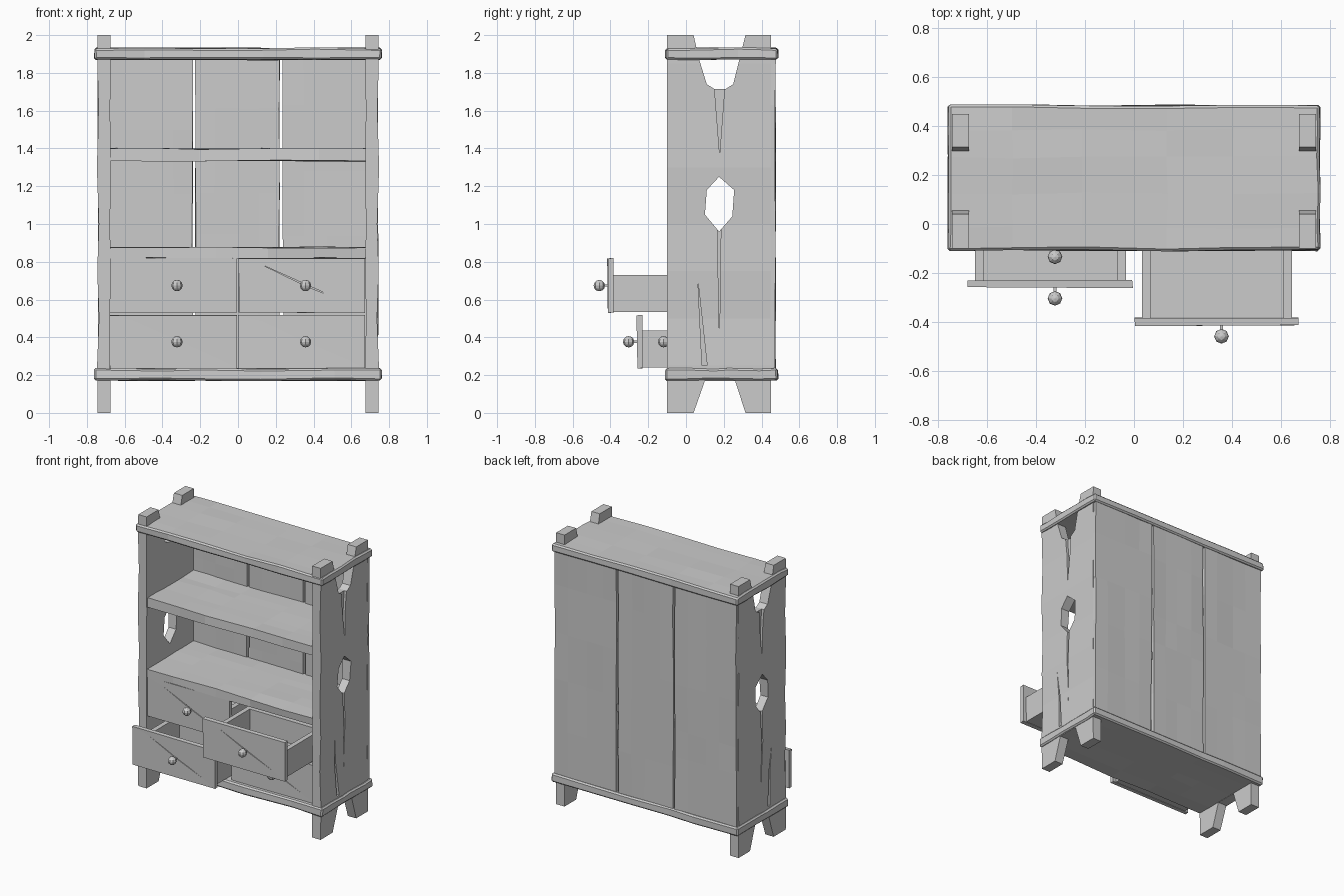
import bpy, bmesh, random
from mathutils import Vector

if "Cube" in bpy.data.objects:
    bpy.data.objects.remove(bpy.data.objects["Cube"])

random.seed(4)


def finish(bm, name):
    bmesh.ops.recalc_face_normals(bm, faces=bm.faces)
    me = bpy.data.meshes.new(name)
    bm.to_mesh(me)
    bm.free()
    ob = bpy.data.objects.new(name, me)
    bpy.context.collection.objects.link(ob)
    return ob


def add_box(bm, lo, hi):
    lo, hi = Vector(lo), Vector(hi)
    vs = bmesh.ops.create_cube(bm, size=1)["verts"]
    for v in vs:
        v.co = (lo + hi) / 2 + v.co * (hi - lo)
    return vs


def slice_mesh(bm, axis, values):
    n = Vector((0, 0, 0))
    n[axis] = 1
    for t in values:
        geom = bm.verts[:] + bm.edges[:] + bm.faces[:]
        bmesh.ops.bisect_plane(bm, geom=geom, plane_co=n * t, plane_no=n)


def board(name, lo, hi, cuts, jit, bevel=0):
    """Hand-hewn plank: sliced box with uneven vertices."""
    bm = bmesh.new()
    add_box(bm, lo, hi)
    for a in range(3):
        n = cuts[a] + 1
        step = (hi[a] - lo[a]) / n
        slice_mesh(bm, a, [lo[a] + step * (i + random.uniform(-.25, .25)) for i in range(1, n)])
    for v in bm.verts:
        v.co += Vector([random.uniform(-j, j) for j in jit])
    ob = finish(bm, name)
    if bevel:
        m = ob.modifiers.new("worn_edges", "BEVEL")
        m.width, m.segments, m.limit_method, m.angle_limit = bevel, 1, "ANGLE", 0.9
    return ob


def prism_mesh(pts, axis, lo, hi):
    """Polygon in the plane across axis (0: y,z  1: x,z), extruded lo..hi."""
    bm = bmesh.new()
    vs = [bm.verts.new((lo, a, b) if axis == 0 else (a, lo, b)) for a, b in pts]
    f = bm.faces.new(vs)
    res = bmesh.ops.extrude_face_region(bm, geom=[f])
    for v in res["geom"]:
        if isinstance(v, bmesh.types.BMVert):
            v.co[axis] = hi
    return bm


def cut(ob, pts, axis, lo, hi):
    cutter = finish(prism_mesh(pts, axis, lo, hi), "cutter")
    cutter.hide_render = True
    m = ob.modifiers.new("cut", "BOOLEAN")
    m.operation, m.solver, m.object = "DIFFERENCE", "EXACT", cutter
    bpy.context.view_layer.objects.active = ob
    bpy.ops.object.modifier_apply(modifier="cut")
    bpy.data.objects.remove(cutter, do_unlink=True)


# Side panels: notched feet and finials, wavy in thickness along the height
outline = [(-.10, 0), (.04, 0), (.10, .17), (.26, .17), (.315, 0), (.45, 0), (.45, 2),
           (.315, 2), (.28, 1.86), (.25, 1.74), (.21, 1.715), (.15, 1.715), (.11, 1.74),
           (.07, 1.87), (.04, 2), (-.10, 2)]
levels = [0, .25, .5, .75, 1.0, 1.3, 1.6, 1.85, 2]
wave = [0, .003, -.007, .002, -.006, .004, -.005, .002, 0]


def sway(z):
    for (a, b), (p, q) in zip(zip(levels, levels[1:]), zip(wave, wave[1:])):
        if z <= b:
            return p + (q - p) * (z - a) / (b - a)
    return 0


bm = prism_mesh(outline, 0, .675, .743)
slice_mesh(bm, 2, levels[1:-1])
for v in bm.verts:
    v.co.x += sway(v.co.z) * (1 if v.co.x > .7 else -.4)
sides = finish(bm, "side_panels")
cut(sides, [(.175, 1.25), (.255, 1.18), (.245, 1.04), (.175, .96), (.10, 1.05), (.11, 1.18)], 0, .6, .8)
# Cracks in the outer faces
for crack in ([(.165, 1.0), (.185, 1.0), (.177, .40)],
              [(.15, 1.73), (.205, 1.73), (.178, 1.37)],
              [(.085, .25), (.112, .25), (.063, .70)]):
    cut(sides, crack, 0, .722, .8)
sides.modifiers.new("mirror", "MIRROR")

# Top, base and shelves
for name, z in (("top_board", 1.87), ("base_board", .172)):
    board(name, (-.76, -.108, z), (.76, .485, z + .062), (4, 4, 0), (.004, .005, .004), .01)
for name, z, t in (("middle_shelf", 1.335, .063), ("lower_shelf", .82, .056)):
    board(name, (-.685, -.09, z), (.685, .455, z + t), (4, 4, 0), (0, .006, .004))

# Back planks with narrow gaps
for i, (a, b) in enumerate(((-.74, -.241), (-.225, .22), (.238, .74))):
    board(f"back_plank_{i + 1}", (a, .447, .22), (b, .473, 1.885), (3, 0, 4), (.004, .003, 0))

# Drawers: x range, z range, front face y
drawers = {"upper_left": (-.68, -.006, .53, .818, -.09), "upper_right": (.003, .672, .53, .818, -.415),
           "lower_left": (-.68, -.006, .235, .518, -.26), "lower_right": (.003, .672, .235, .518, -.075)}
for name, (x0, x1, z0, z1, y) in drawers.items():
    cx, cz = (x0 + x1) / 2 + .02, (z0 + z1) / 2
    front = board(name + "_drawer_front", (x0, y, z0), (x1, y + .03, z1), (0, 0, 0), (.002, .003, .002))
    # Diagonal scratch
    cut(front, [(cx - .23, cz + .11), (cx + .22, cz - .092), (cx - .01, cz + .003)], 1, y - .02, y + .008)
    # Open tray
    bx0, bx1, bz0, bz1, yb, t = x0 + .03, x1 - .026, z0 + .005, z0 + .2, y + .49, .035
    bm = bmesh.new()
    add_box(bm, (bx0, y + .025, bz0), (bx0 + t, yb, bz1))
    add_box(bm, (bx1 - t, y + .025, bz0), (bx1, yb, bz1))
    add_box(bm, (bx0 + t, yb - t, bz0), (bx1 - t, yb, bz1))
    add_box(bm, (bx0 + t, y + .025, bz0), (bx1 - t, yb - t, bz0 + .03))
    finish(bm, name + "_drawer_tray")
    # Knob on a thin stem
    bm = bmesh.new()
    bmesh.ops.create_uvsphere(bm, u_segments=8, v_segments=6, radius=.03)
    for v in bm.verts:
        v.co += Vector((cx, y - .044, cz))
    add_box(bm, (cx - .006, y - .03, cz - .006), (cx + .006, y + .015, cz + .006))
    finish(bm, name + "_knob")
